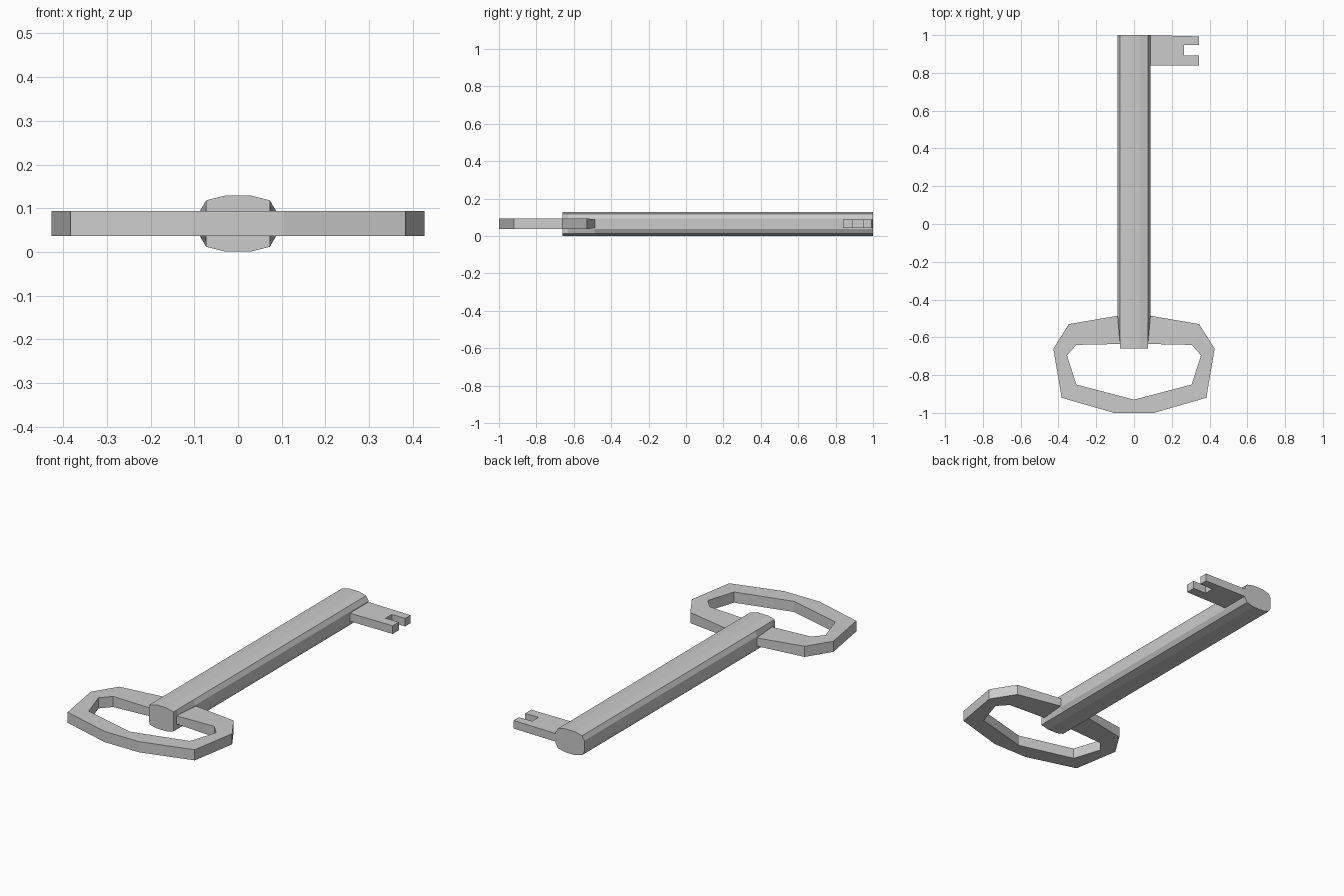
import bpy, bmesh

if "Cube" in bpy.data.objects:
    bpy.data.objects.remove(bpy.data.objects["Cube"])

MID = 0.065  # height of the key's centre plane


def loft(name, sections, end_cap=True):
    """Skin a list of equal-length vertex rings; cap the start and optionally the end."""
    bm = bmesh.new()
    rings = [[bm.verts.new(p) for p in s] for s in sections]
    n = len(rings[0])
    for a, b in zip(rings, rings[1:]):
        for i in range(n):
            j = (i + 1) % n
            bm.faces.new((a[i], a[j], b[j], b[i]))
    bm.faces.new(rings[0])
    if end_cap:
        bm.faces.new(rings[-1])
    bmesh.ops.recalc_face_normals(bm, faces=bm.faces)
    if not end_cap and bm.faces[:] :
        # open strips: make sure the top faces look upward
        bm.normal_update()
        top = max(bm.faces, key=lambda f: f.calc_center_median().z)
        if top.normal.z < 0:
            bmesh.ops.reverse_faces(bm, faces=bm.faces)
    me = bpy.data.meshes.new(name)
    bm.to_mesh(me)
    bm.free()
    ob = bpy.data.objects.new(name, me)
    bpy.context.collection.objects.link(ob)
    return ob


# Shaft: flattened twelve-point section, pinched in at the handle end
def shaft_ring(y, side):
    quarter = [(side, 0.029), (0.073, 0.053), (0.03, 0.064)]
    right = [(x, -z) for x, z in reversed(quarter)] + quarter
    ring = right + [(-x, z) for x, z in reversed(right)]
    return [(x, y, MID + z) for x, z in ring]


loft("shaft", [shaft_ring(-0.66, 0.0735), shaft_ring(-0.63, 0.0745),
               shaft_ring(-0.49, 0.087), shaft_ring(1.0, 0.087)])

# Handle: half of an angular ring (outer point, inner point, half thickness), mirrored
half = [((0.065, -0.482), (0.065, -0.635), 0.022),
        ((0.345, -0.53), (0.305, -0.64), 0.029),
        ((0.427, -0.66), (0.355, -0.695), 0.029),
        ((0.383, -0.92), (0.305, -0.85), 0.029),
        ((0.105, -1.0), (0.105, -0.9025), 0.029),
        ((0.0, -1.0), (0.0, -0.93), 0.029)]
handle = loft("handle", [[(*o, MID + h), (*i, MID + h), (*i, MID - h), (*o, MID - h)]
                         for o, i, h in half], end_cap=False)
handle.modifiers.new("mirror", 'MIRROR').use_axis[0] = True

# Bit: notched plate at the far end
plate = [(0.07, 0.84), (0.345, 0.84), (0.345, 0.893), (0.265, 0.893),
         (0.265, 0.947), (0.345, 0.947), (0.345, 0.993), (0.07, 1.0)]
loft("bit", [[(x, y, z) for x, y in plate] for z in (MID - 0.022, MID + 0.022)])
